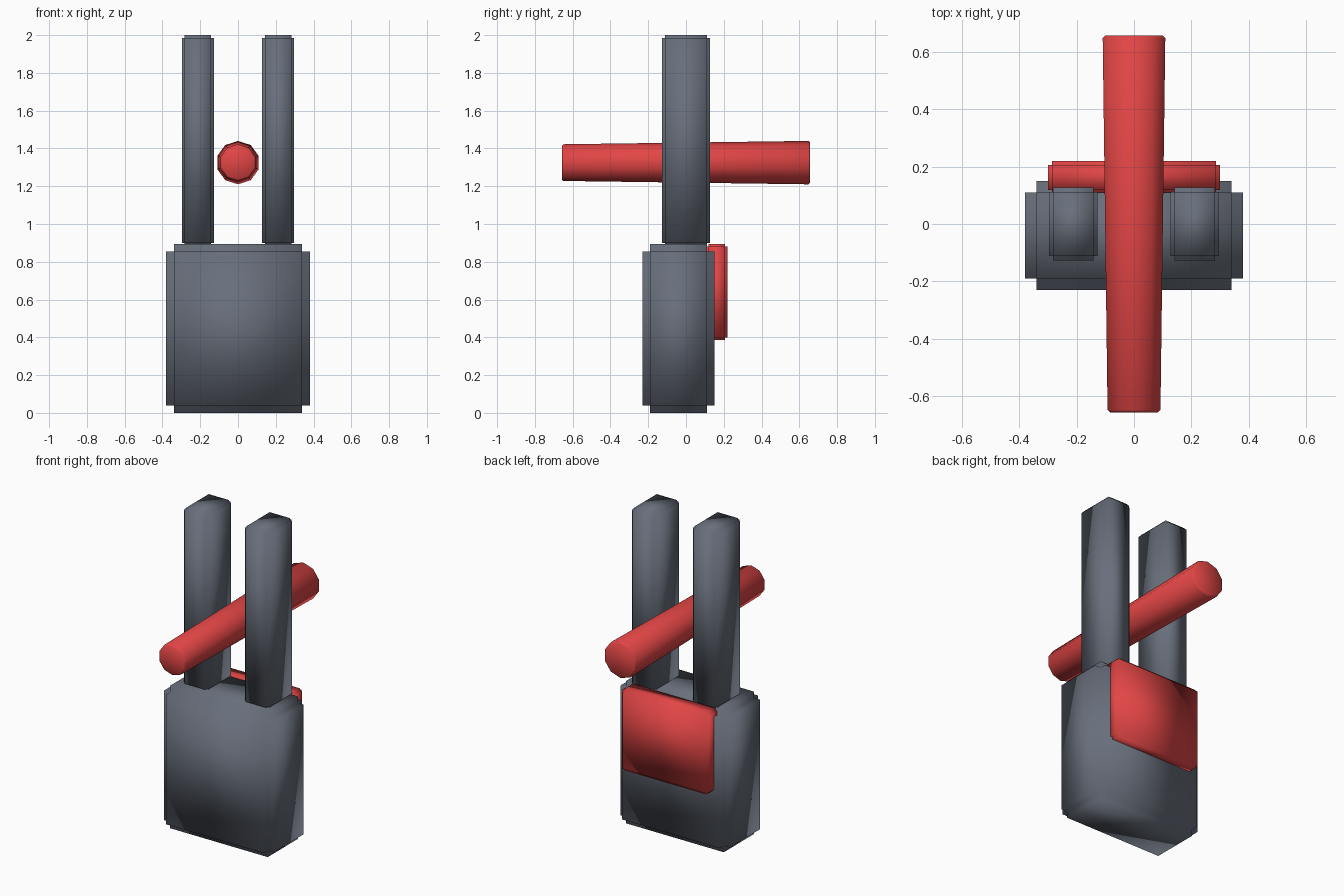
import bpy, bmesh, math
from mathutils import Matrix, Vector

cube = bpy.data.objects.get("Cube")
if cube:
    bpy.data.objects.remove(cube, do_unlink=True)


def material(name, rgb):
    mat = bpy.data.materials.new(name)
    mat.use_nodes = True
    color = (*rgb, 1)
    mat.diffuse_color = color
    mat.node_tree.nodes["Principled BSDF"].inputs["Base Color"].default_value = color
    return mat


slate = material("slate grey", (0.14, 0.16, 0.20))
red = material("red", (0.76, 0.06, 0.06))


def finish(bm, name, mat):
    bmesh.ops.recalc_face_normals(bm, faces=bm.faces)
    for face in bm.faces:
        face.smooth = True
    mesh = bpy.data.meshes.new(name)
    bm.to_mesh(mesh)
    bm.free()
    mesh.materials.append(mat)
    obj = bpy.data.objects.new(name, mesh)
    bpy.context.collection.objects.link(obj)
    return obj


def stepped_box(name, low, high, step, mat):
    """Box whose edges are rebated: an inner core with each face pushed out."""
    low, high = Vector(low), Vector(high)
    core = high - low - Vector((2 * step,) * 3)
    bm = bmesh.new()
    bmesh.ops.create_cube(bm, size=1, matrix=Matrix.Translation((low + high) / 2)
                          @ Matrix.Diagonal((*core, 1)))
    bm.normal_update()
    sides = [(f, f.normal.copy()) for f in bm.faces]
    for face, normal in sides:
        new = bmesh.ops.extrude_discrete_faces(bm, faces=[face])["faces"][0]
        bmesh.ops.translate(bm, verts=new.verts, vec=normal * step)
    return finish(bm, name, mat)


# Main block and the pad on its back
stepped_box("body", (-0.38, -0.23, 0), (0.38, 0.15, 0.895), 0.04, slate)
stepped_box("back_pad", (-0.3, 0.105, 0.385), (0.3, 0.22, 0.895), 0.014, red)

# Twin uprights
for side, name in ((1, "left_upright"), (-1, "right_upright")):
    x = side * 0.212
    stepped_box(name, (x - 0.085, -0.127, 0.885), (x + 0.085, 0.127, 2), 0.015, slate)

# Tapered ten-sided bar, wider at the back, with softened rims
bm = bmesh.new()
bmesh.ops.create_cone(bm, cap_ends=True, segments=10, radius1=0.097, radius2=0.115,
                      depth=1.315, matrix=Matrix.Translation((0, 0, 1.325))
                      @ Matrix.Rotation(-math.pi / 2, 4, "X"))
rims = [e for e in bm.edges if any(len(f.verts) > 4 for f in e.link_faces)]
bmesh.ops.bevel(bm, geom=rims, offset=0.008, segments=1, affect="EDGES")
finish(bm, "cross_bar", red)
